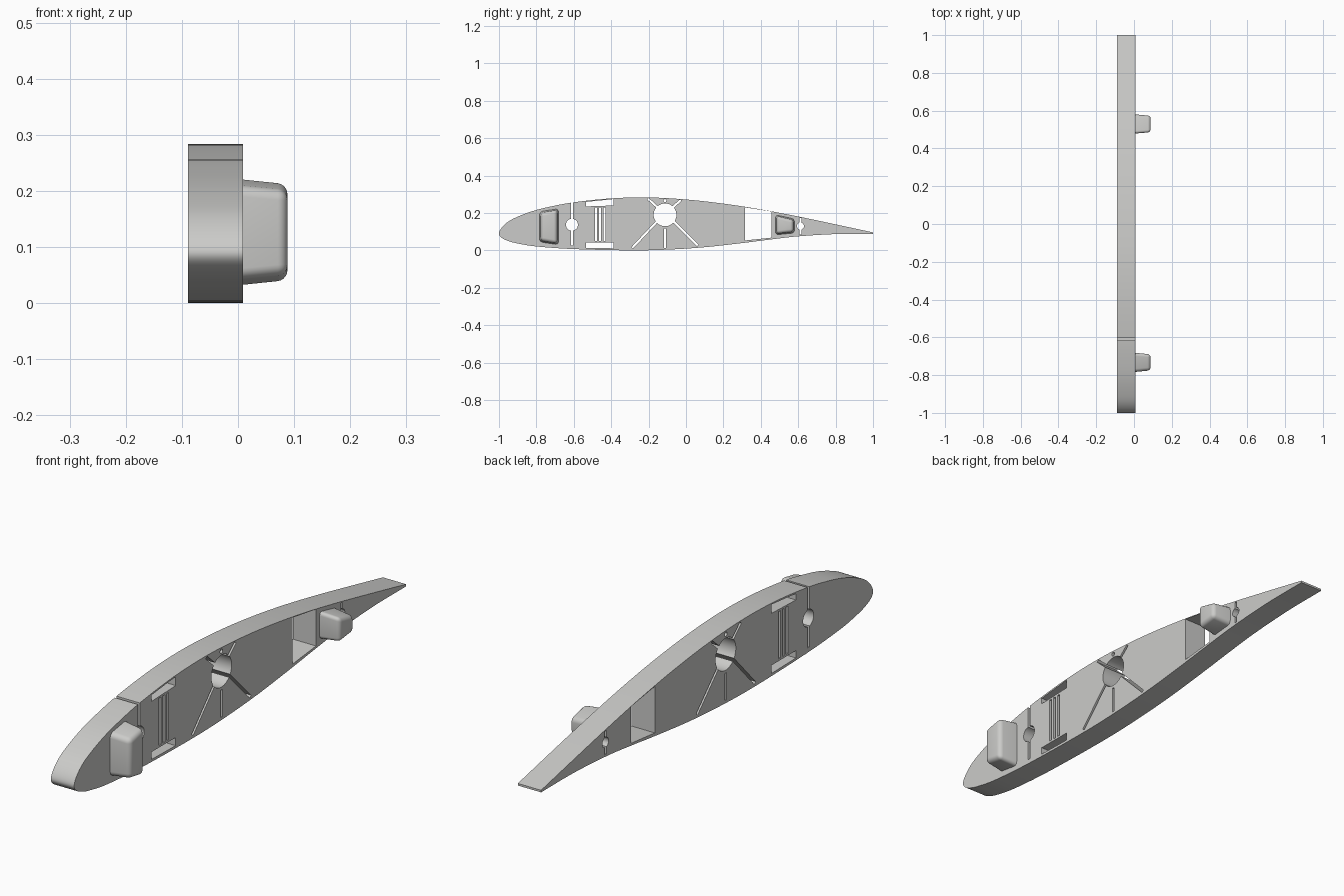
import bpy, bmesh, math
from mathutils import Vector

if "Cube" in bpy.data.objects:
    bpy.data.objects.remove(bpy.data.objects["Cube"])

X0, X1 = -0.089, 0.009          # plate faces
grey = bpy.data.materials.new("light_grey")
grey.diffuse_color = (0.6, 0.6, 0.585, 1)
grey.use_nodes = True
grey.node_tree.nodes["Principled BSDF"].inputs["Base Color"].default_value = grey.diffuse_color


def loft(name, rings):
    """Closed solid through a list of rings of (x, y, z) points."""
    bm = bmesh.new()
    rows = [[bm.verts.new(p) for p in r] for r in rings]
    n = len(rows[0])
    for a, b in zip(rows, rows[1:]):
        for i in range(n):
            j = (i + 1) % n
            bm.faces.new((a[i], a[j], b[j], b[i]))
    bm.faces.new(rows[0][::-1])
    bm.faces.new(rows[-1])
    bmesh.ops.recalc_face_normals(bm, faces=bm.faces)
    me = bpy.data.meshes.new(name)
    bm.to_mesh(me)
    bm.free()
    me.materials.append(grey)
    ob = bpy.data.objects.new(name, me)
    bpy.context.collection.objects.link(ob)
    return ob


def prism(name, pts, x0=X0 - 0.05, x1=X1 + 0.05):
    return loft(name, [[(x, y, z) for y, z in pts] for x in (x0, x1)])


def smooth_curve(pts, steps=6):
    """Catmull-Rom curve through open (y, z) points."""
    p = [Vector(q) for q in pts]
    p = [2 * p[0] - p[1]] + p + [2 * p[-1] - p[-2]]
    out = []
    for i in range(1, len(p) - 2):
        a, b, c, d = p[i - 1:i + 3]
        for s in range(steps):
            t = s / steps
            out.append(0.5 * (2 * b + (c - a) * t + (2 * a - 5 * b + 4 * c - d) * t * t
                              + (3 * b - a - 3 * c + d) * t ** 3))
    out.append(p[-2])
    return [tuple(v) for v in out]


def circle(y, z, r, n=40):
    return [(y + r * math.cos(2 * math.pi * i / n), z + r * math.sin(2 * math.pi * i / n))
            for i in range(n)]


def slit(y0, z0, y1, z1, w=0.011):
    a, b = Vector((y0, z0)), Vector((y1, z1))
    d = (b - a).normalized()
    n = Vector((-d.y, d.x)) * w / 2
    return [tuple(v) for v in (a + n, a - n, b - n, b + n)]


# Airfoil plate: trailing edge over the top, round the nose, back underneath
outline = smooth_curve([
    (1, .096), (.8, .139), (.6, .181), (.4, .219), (.2, .25), (0, .272), (-.2, .283),
    (-.4, .278), (-.6, .257), (-.73, .233), (-.82, .21), (-.9, .18), (-.95, .154),
    (-.985, .122), (-1, .09), (-.985, .067), (-.95, .05), (-.9, .037), (-.8, .021),
    (-.6, .007), (-.3, 0), (-.1, .004), (.1, .017), (.3, .039), (.45, .058),
    (.6, .075), (.8, .087), (1, .088)])
plate = prism("airfoil_rib", outline, X0, X1)

# Openings through the plate
holes = [
    circle(-.61, .137, .032), slit(-.61, .258, -.61, .16), slit(-.61, .115, -.61, .025),
    [(-.535, .235), (-.388, .24), (-.388, .274), (-.535, .259)],
    [(-.535, .014), (-.388, .011), (-.388, .042), (-.535, .042)],
    circle(-.112, .19, .061, 48), circle(-.113, .266, .008, 16),
    slit(-.112, .118, -.112, .014),
    slit(-.15, .16, -.288, .013), slit(-.075, .165, .062, .026),
    slit(-.203, .276, -.15, .228), slit(-.028, .268, -.074, .228),
    [(.315, .053), (.457, .068), (.457, .208), (.315, .23)],
    circle(.612, .13, .019, 24), slit(.612, .174, .612, .14), slit(.612, .12, .612, .084),
]
holes += [slit(y, .05, y, .23) for y in (-.482, -.459, -.436)]
cutters = []
for pts in holes:
    cutter = prism("hole_cutter", pts)
    cutter.hide_render = True
    mod = plate.modifiers.new("hole", 'BOOLEAN')
    mod.operation, mod.solver, mod.object = 'DIFFERENCE', 'EXACT', cutter
    cutters.append(cutter)
dg = bpy.context.evaluated_depsgraph_get()
cut_mesh = bpy.data.meshes.new_from_object(plate.evaluated_get(dg))
plate.modifiers.clear()
plate.data = cut_mesh
for cutter in cutters:
    bpy.data.objects.remove(cutter)


# Tapered pegs with rounded edges on the right face
def peg(name, base, inset, radius):
    cy = sum(p[0] for p in base) / 4
    cz = sum(p[1] for p in base) / 4

    def ring(x, d):
        return [(x, y - math.copysign(d, y - cy), z - math.copysign(d, z - cz))
                for y, z in base]
    ob = loft(name, [ring(X1 - 0.002, 0), ring(0.088, inset)])
    bm = bmesh.new()
    bm.from_mesh(ob.data)
    edges = [e for e in bm.edges if max(v.co.x for v in e.verts) > 0.05]
    bmesh.ops.bevel(bm, geom=edges, offset=radius, segments=5, profile=0.5, affect='EDGES')
    bm.to_mesh(ob.data)
    bm.free()
    return ob


front_peg = peg("front_peg", [(-.783, .045), (-.682, .03), (-.682, .223), (-.783, .207)],
                .008, .017)
rear_peg = peg("rear_peg", [(.479, .083), (.58, .093), (.58, .168), (.479, .19)],
               .007, .015)

# Smooth shading with sharp rims
for ob in (plate, front_peg, rear_peg):
    bpy.ops.object.select_all(action='DESELECT')
    ob.select_set(True)
    bpy.context.view_layer.objects.active = ob
    bpy.ops.object.shade_smooth_by_angle(angle=math.radians(30))
